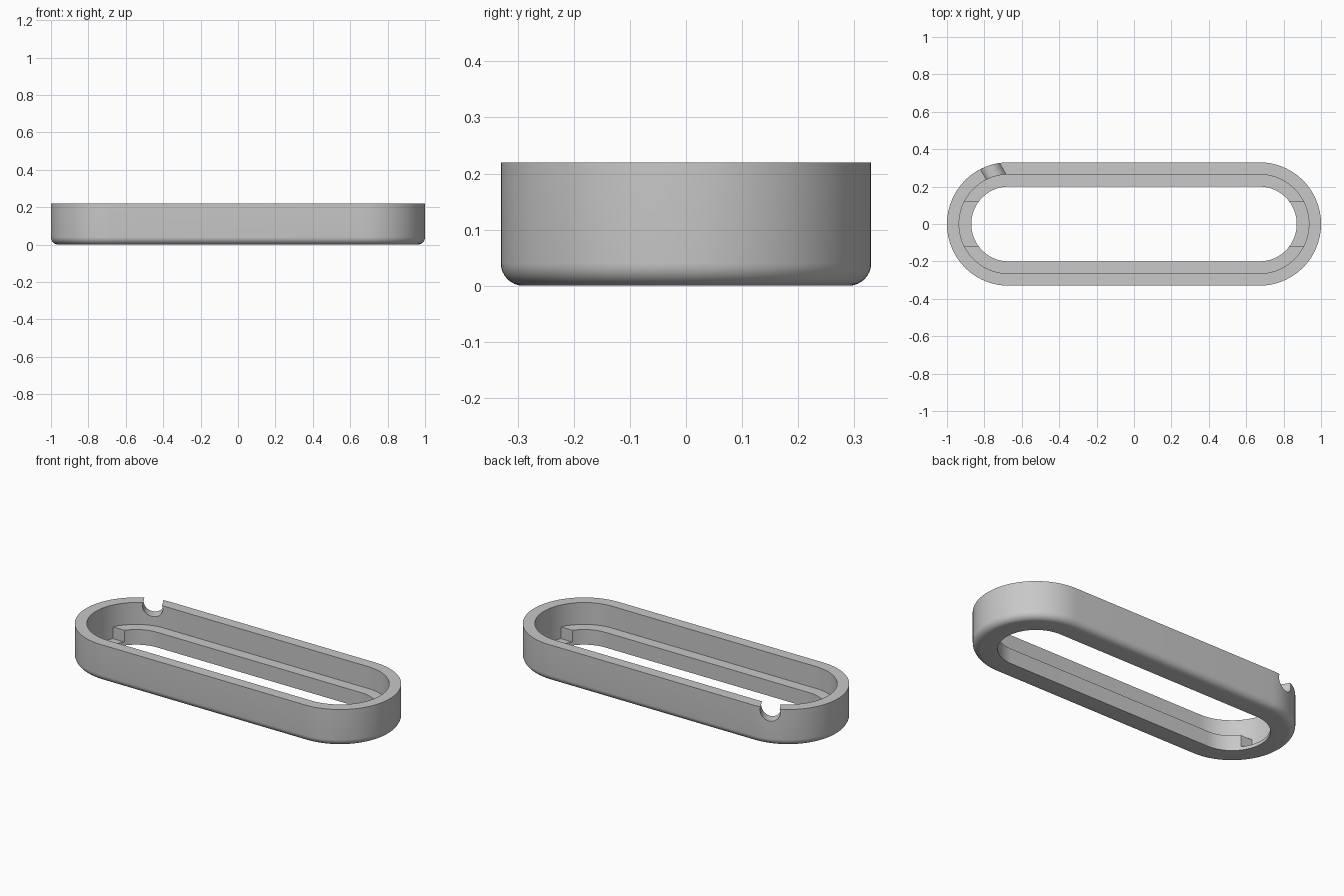
import bpy
import bmesh
from math import asin, cos, sin, pi, radians

if "Cube" in bpy.data.objects:
    bpy.data.objects.remove(bpy.data.objects["Cube"])

STRAIGHT = 0.67                        # half length of the straight sides
OUTER, WALL, HOLE = 0.33, 0.265, 0.2   # radii of the rounded ends
TOP, LEDGE, FLOOR = 0.22, 0.09, 0.02
FILLET = 0.04
POCKET = 0.12                          # half width of the end pockets

grey = bpy.data.materials.new("plain grey")
grey.use_nodes = True
colour = (0.58, 0.58, 0.58, 1)
grey.diffuse_color = colour
grey.node_tree.nodes["Principled BSDF"].inputs["Base Color"].default_value = colour


def section(pocket):
    """Closed cross-section of the frame as (radius, height) pairs."""
    arc = [(OUTER - FILLET + FILLET * sin(a), FILLET - FILLET * cos(a))
           for a in (i * pi / 16 for i in range(9))]
    step = (WALL, FLOOR) if pocket else (HOLE, LEDGE)
    return arc + [(OUTER, TOP), (WALL, TOP), (WALL, LEDGE), step, (HOLE, FLOOR), (HOLE, 0)]


def end_angle(r, u):
    """Angle for u in -2..2; |u| = 1 keeps every radius on the pocket edge."""
    edge = asin(POCKET / r)
    size = abs(u)
    a = size * edge if size <= 1 else edge + (size - 1) * (pi / 2 - edge)
    return a if u > 0 else -a


# Columns around one end: the pocket edges appear once with and once without pocket
N = 16
columns = [(-2 + i / N, False) for i in range(N + 1)]
columns += [(-1 + 2 * i / N, True) for i in range(N + 1)]
columns += [(1 + i / N, False) for i in range(N + 1)]

# Frame body with ledge and end pockets
bm = bmesh.new()
rings = []
for side in (1, -1):
    for u, pocket in columns:
        ring = []
        for r, z in section(pocket):
            a = end_angle(r, u)
            ring.append(bm.verts.new((side * (STRAIGHT + r * cos(a)), side * r * sin(a), z)))
        rings.append(ring)
for k, ring in enumerate(rings):
    following = rings[(k + 1) % len(rings)]
    for j in range(len(ring)):
        i = j - 1
        bm.faces.new((ring[i], ring[j], following[j], following[i]))
bmesh.ops.remove_doubles(bm, verts=bm.verts, dist=1e-5)
bmesh.ops.recalc_face_normals(bm, faces=bm.faces)
mesh = bpy.data.meshes.new("frame")
bm.to_mesh(mesh)
bm.free()
frame = bpy.data.objects.new("frame", mesh)
bpy.context.collection.objects.link(frame)
mesh.materials.append(grey)

# Round notch through the rim
bpy.ops.mesh.primitive_cylinder_add(vertices=48, radius=0.056, depth=0.3,
                                    location=(-0.753, 0.28, 0.2),
                                    rotation=(pi / 2, 0, radians(30)))
cutter = bpy.context.object
cutter.name = "notch_cutter"
cutter.hide_render = True
cutter.data.materials.append(grey)

bpy.ops.object.select_all(action="DESELECT")
frame.select_set(True)
bpy.context.view_layer.objects.active = frame
notch = frame.modifiers.new("rim_notch", "BOOLEAN")
notch.operation = "DIFFERENCE"
notch.solver = "EXACT"
notch.object = cutter
bpy.ops.object.modifier_apply(modifier=notch.name)
bpy.data.objects.remove(cutter)
bpy.ops.object.shade_smooth_by_angle(angle=radians(30))
